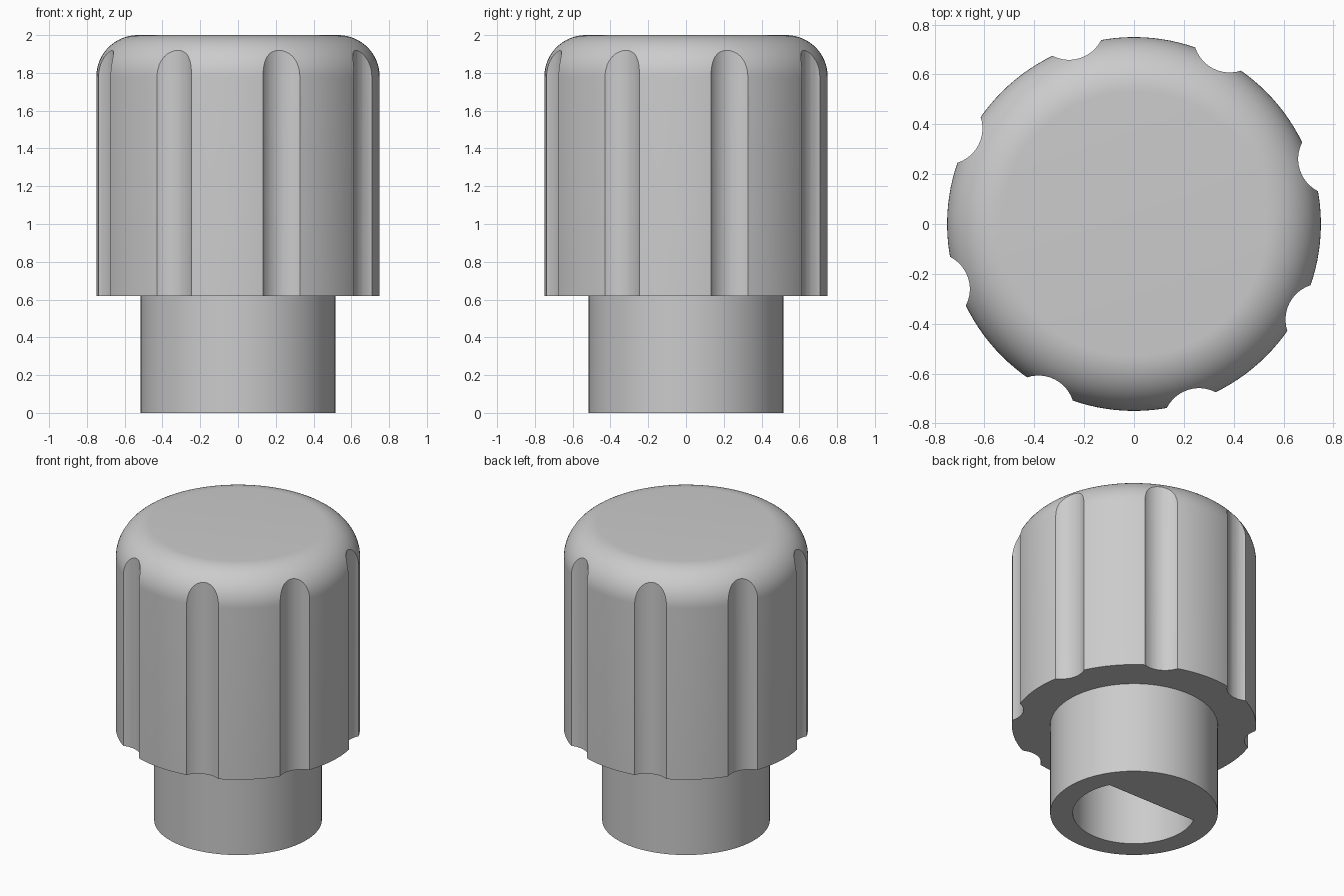
import bpy
import bmesh
from math import sin, cos, pi, radians, asin

if "Cube" in bpy.data.objects:
    bpy.data.objects.remove(bpy.data.objects["Cube"])

# Main dimensions
STEM_R, HEAD_R, HEAD_Z, TOP_Z, FILLET = 0.515, 0.75, 0.62, 2.0, 0.22
GROOVE_R, GROOVE_CENTRE, GROOVES, GROOVE_START = 0.145, 0.845, 8, radians(18)
BORE_R, BORE_FLAT, BORE_DEPTH = 0.376, 0.167, 1.0

grey = bpy.data.materials.new("grey plastic")
grey.use_nodes = True
colour = (0.6, 0.6, 0.6, 1)
grey.diffuse_color = colour
grey.node_tree.nodes["Principled BSDF"].inputs["Base Color"].default_value = colour


def make_object(name, bm):
    bmesh.ops.recalc_face_normals(bm, faces=bm.faces)
    mesh = bpy.data.meshes.new(name)
    bm.to_mesh(mesh)
    bm.free()
    mesh.materials.append(grey)
    obj = bpy.data.objects.new(name, mesh)
    bpy.context.collection.objects.link(obj)
    return obj


def lathe(name, profile, steps=128):
    bm = bmesh.new()
    verts = [bm.verts.new((r, 0, z)) for r, z in profile]
    edges = [bm.edges.new(pair) for pair in zip(verts, verts[1:])]
    bmesh.ops.spin(bm, geom=verts + edges, cent=(0, 0, 0), axis=(0, 0, 1),
                   angle=2 * pi, steps=steps, use_duplicate=False)
    bmesh.ops.remove_doubles(bm, verts=bm.verts, dist=0.0001)
    rims = [e for e in bm.edges if e.is_boundary]
    bmesh.ops.holes_fill(bm, edges=rims, sides=0)
    return make_object(name, bm)


def prism(name, outlines, z0, z1):
    bm = bmesh.new()
    for outline in outlines:
        face = bm.faces.new([bm.verts.new((x, y, z0)) for x, y in outline])
        new = bmesh.ops.extrude_face_region(bm, geom=[face])["geom"]
        for v in new:
            if isinstance(v, bmesh.types.BMVert):
                v.co.z = z1
    obj = make_object(name, bm)
    obj.hide_render = True
    return obj


def cut(target, cutter):
    mod = target.modifiers.new(cutter.name, "BOOLEAN")
    mod.operation = "DIFFERENCE"
    mod.solver = "EXACT"
    mod.object = cutter
    bpy.ops.object.modifier_apply(modifier=mod.name)
    bpy.data.objects.remove(cutter)


def arc(cx, cy, r, start, end, count):
    return [(cx + r * cos(start + (end - start) * i / count),
             cy + r * sin(start + (end - start) * i / count))
            for i in range(count + 1)]


# Stem and rounded head, turned from one profile
shoulder = arc(HEAD_R - FILLET, TOP_Z - FILLET, FILLET, 0, pi / 2, 16)
knob = lathe("knob", [(STEM_R, 0), (STEM_R, HEAD_Z), (HEAD_R, HEAD_Z)] + shoulder)
bpy.context.view_layer.objects.active = knob
knob.select_set(True)

# Finger grooves around the head
grooves = []
for i in range(GROOVES):
    a = GROOVE_START + i * 2 * pi / GROOVES
    grooves.append(arc(GROOVE_CENTRE * cos(a), GROOVE_CENTRE * sin(a),
                       GROOVE_R, a, a + 2 * pi, 48)[:-1])
cut(knob, prism("groove_cutter", grooves, 0.3, 2.2))

# D-shaped shaft bore with its flat towards the back
flat = asin(BORE_FLAT / BORE_R)
bore = arc(0, 0, BORE_R, pi - flat, 2 * pi + flat, 80)
cut(knob, prism("bore_cutter", [bore], -0.1, BORE_DEPTH))

bpy.ops.object.shade_smooth_by_angle(angle=radians(25))
